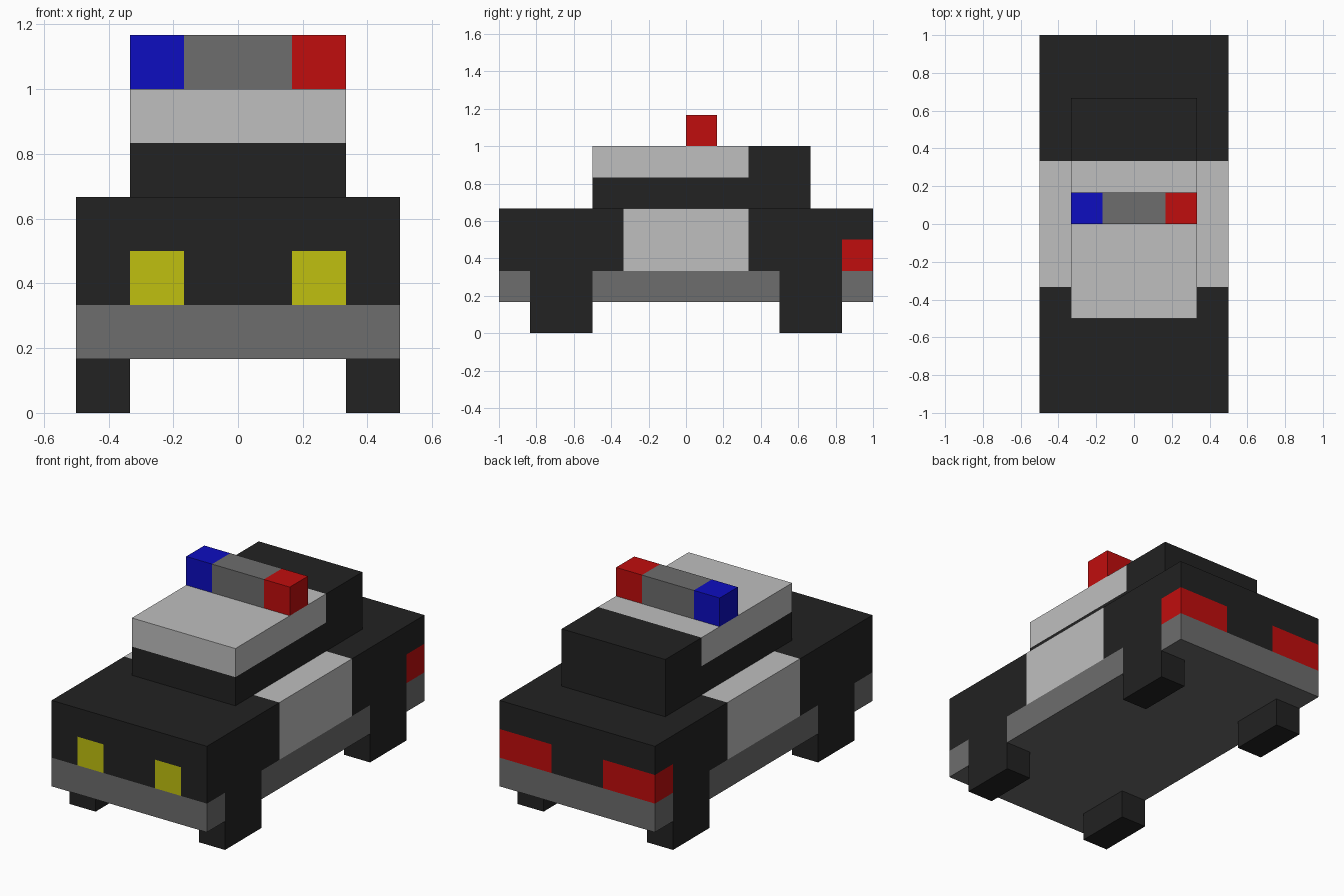
import bpy
import bmesh
from mathutils import Vector

cube = bpy.data.objects.get("Cube")
if cube:
    bpy.data.objects.remove(cube, do_unlink=True)

U = 1 / 6  # one block; all sizes below are in blocks


def make_material(name, rgb):
    mat = bpy.data.materials.new(name)
    mat.use_nodes = True
    color = (*rgb, 1.0)
    mat.diffuse_color = color
    bsdf = next(n for n in mat.node_tree.nodes if n.type == 'BSDF_PRINCIPLED')
    bsdf.inputs["Base Color"].default_value = color
    return mat


MATS = {
    "black": make_material("black", (0.016, 0.016, 0.016)),
    "white": make_material("white", (0.521, 0.521, 0.521)),
    "grey": make_material("grey", (0.153, 0.153, 0.153)),
    "yellow": make_material("yellow", (0.527, 0.527, 0.005)),
    "red": make_material("red", (0.527, 0.004, 0.004)),
    "blue": make_material("blue", (0.004, 0.004, 0.527)),
}


def block(name, low, high, rule, cuts=((), (), ())):
    """Box from low to high, sliced at the cuts per axis, coloured by rule(centre, normal)."""
    low, high = Vector(low), Vector(high)
    bm = bmesh.new()
    bmesh.ops.create_cube(bm, size=1)
    for v in bm.verts:
        v.co = (low + high) / 2 + v.co * (high - low)
    for axis in range(3):
        normal = Vector((0, 0, 0))
        normal[axis] = 1
        for value in cuts[axis]:
            geom = bm.verts[:] + bm.edges[:] + bm.faces[:]
            bmesh.ops.bisect_plane(bm, geom=geom, plane_co=normal * value, plane_no=normal)
    bm.normal_update()
    used = []
    for f in bm.faces:
        color = rule(f.calc_center_median(), f.normal)
        if color not in used:
            used.append(color)
        f.material_index = used.index(color)
    bmesh.ops.scale(bm, vec=(U, U, U), verts=bm.verts)
    mesh = bpy.data.meshes.new(name)
    bm.to_mesh(mesh)
    bm.free()
    for color in used:
        mesh.materials.append(MATS[color])
    obj = bpy.data.objects.new(name, mesh)
    bpy.context.collection.objects.link(obj)
    return obj


def body_color(c, n):
    side = abs(n.x) > 0.5
    if n.z < -0.5:
        return "grey"                                    # underside
    if c.z < 2:                                          # bumper and sills
        return "black" if side and 3 < abs(c.y) < 5 else "grey"
    if c.z < 3:
        if n.y < -0.5 and 1 < abs(c.x) < 2:
            return "yellow"                              # headlights
        if (n.y > 0.5 and abs(c.x) > 1) or (side and c.y > 5):
            return "red"                                 # wrap-around tail lights
    if (side or n.z > 0.5) and abs(c.y) < 2:
        return "white"                                   # doors
    return "black"


def cabin_color(c, n):
    return "white" if c.z > 5 and c.y < 2 else "black"


def light_color(c, n):
    return "grey" if abs(c.x) < 1 else ("red" if c.x > 0 else "blue")


# Main shell, cabin and roof lights
block("body", (-3, -6, 1), (3, 6, 4), body_color,
      ((-2, -1, 1, 2), (-5, -3, -2, 2, 3, 5), (2, 3)))
block("cabin", (-2, -3, 4), (2, 4, 6), cabin_color, ((), (2,), (5,)))
block("light_bar", (-2, 0, 6), (2, 1, 7), light_color, ((-1, 1), (), ()))

# Wheels, flush with the body sides
for side, x in (("right", -3), ("left", 2)):
    for end, y in (("front", -5), ("rear", 3)):
        block(f"{end}_{side}_wheel", (x, y, 0), (x + 1, y + 2, 1), lambda c, n: "black")
